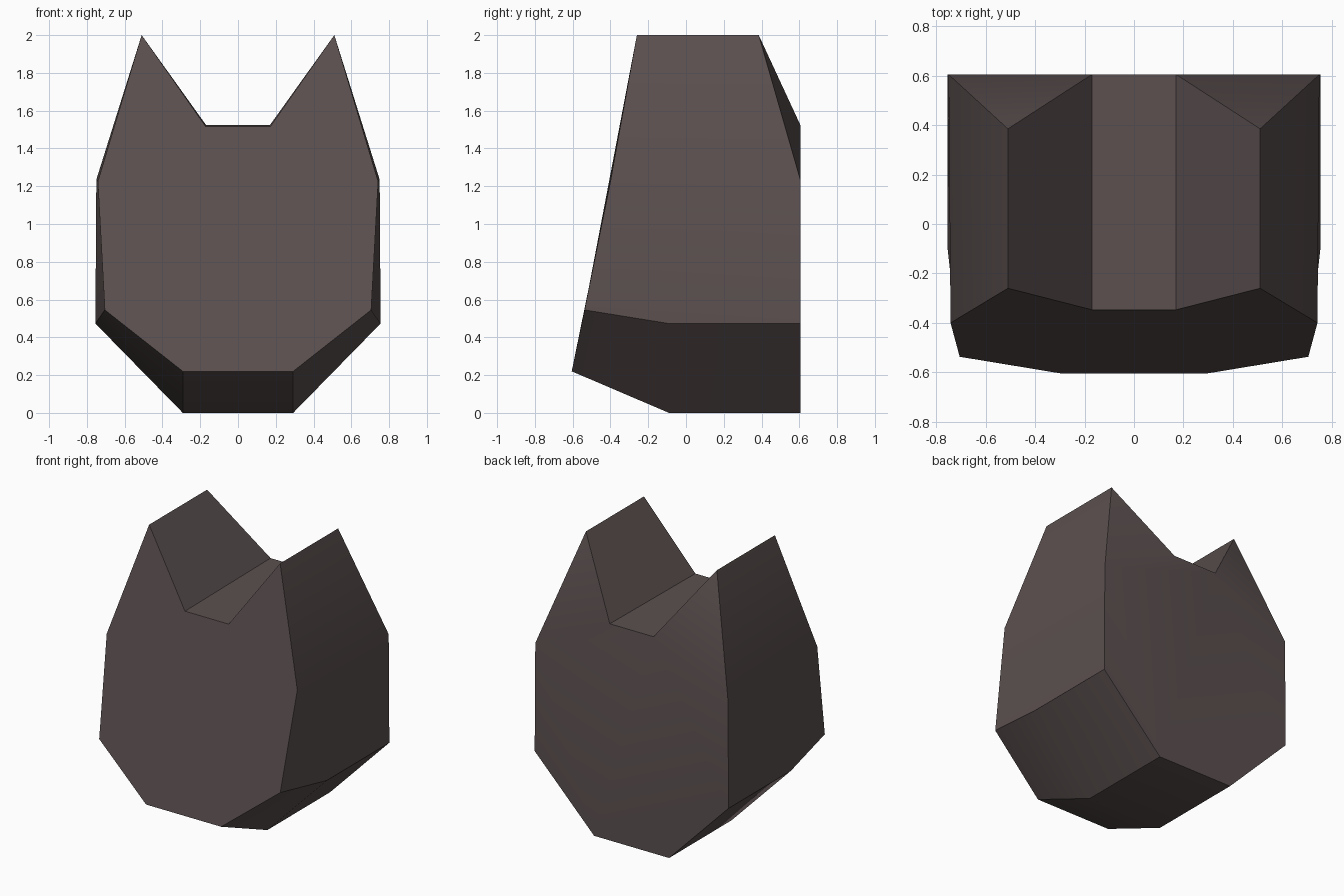
import bpy
import bmesh
import math

cube = bpy.data.objects.get("Cube")
if cube:
    bpy.data.objects.remove(cube, do_unlink=True)

fur = bpy.data.materials.new("dark_brown_grey")
fur.use_nodes = True
colour = (0.105, 0.08, 0.079, 1)
fur.diffuse_color = colour
bsdf = next(n for n in fur.node_tree.nodes if n.type == 'BSDF_PRINCIPLED')
bsdf.inputs["Base Color"].default_value = colour

# Corners of the left half of the head, mirrored to the right
BACK = 0.605
corners = {
    "notch_front": (0.17, -0.347, 1.515), "notch_back": (0.17, BACK, 1.525),
    "ear_front": (0.51, -0.26, 2), "ear_back": (0.51, 0.385, 2),
    "temple_front": (0.742, -0.40, 1.225), "temple_back": (0.75, BACK, 1.235),
    "cheek_front": (0.705, -0.537, 0.545), "cheek_mid": (0.755, -0.09, 0.473),
    "cheek_back": (0.755, BACK, 0.473),
    "chin_front": (0.292, -0.605, 0.22), "chin_mid": (0.292, -0.09, 0),
    "chin_back": (0.292, BACK, 0),
}

bm = bmesh.new()
left = {n: bm.verts.new(p) for n, p in corners.items()}
right = {n: bm.verts.new((-p[0], p[1], p[2])) for n, p in corners.items()}


def across(names):
    """Face spanning both halves."""
    names = names.split()
    bm.faces.new([left[n] for n in names] + [right[n] for n in reversed(names)])


def paired(names):
    """One face on each half."""
    for side in (left, right):
        bm.faces.new([side[n] for n in names.split()])


# Face, back, notch between the ears, and underside
across("notch_front ear_front temple_front cheek_front chin_front")
across("notch_back temple_back cheek_back chin_back")
across("notch_front notch_back")
across("chin_front chin_mid")
across("chin_mid chin_back")

# Ears
paired("notch_front ear_front ear_back notch_back")
paired("ear_front temple_front temple_back ear_back")
paired("ear_back temple_back notch_back")

# Sides and jaw
paired("temple_front cheek_front cheek_mid cheek_back temple_back")
paired("cheek_front chin_front chin_mid cheek_mid")
paired("cheek_mid chin_mid chin_back cheek_back")

bmesh.ops.recalc_face_normals(bm, faces=bm.faces)
mesh = bpy.data.meshes.new("head")
bm.to_mesh(mesh)
bm.free()
mesh.materials.append(fur)

head = bpy.data.objects.new("head", mesh)
bpy.context.collection.objects.link(head)
bpy.ops.object.select_all(action='DESELECT')
head.select_set(True)
bpy.context.view_layer.objects.active = head
bpy.ops.object.shade_smooth_by_angle(angle=math.radians(30))
